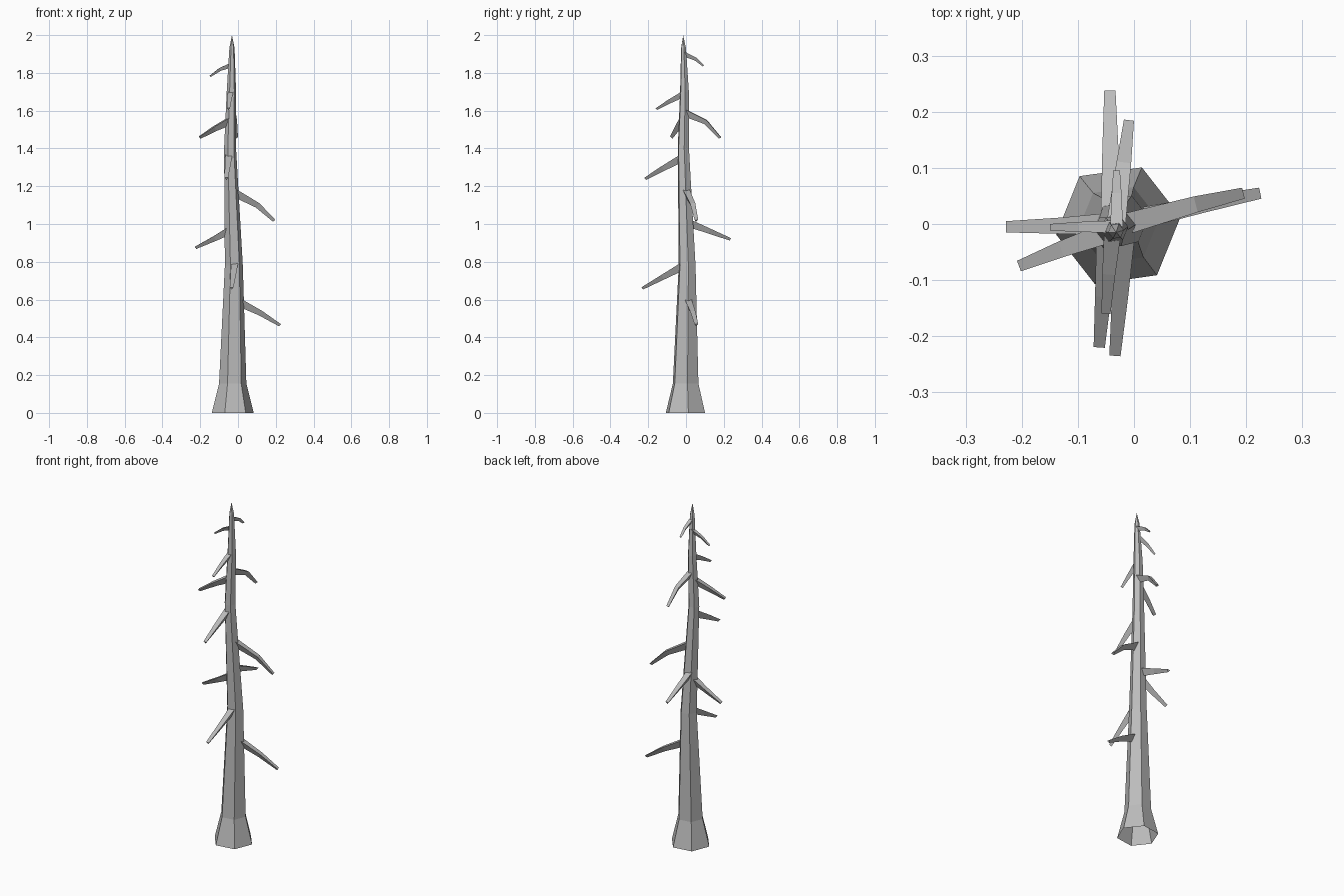
import bpy, bmesh, math
from mathutils import Vector

cube = bpy.data.objects.get("Cube")
if cube:
    bpy.data.objects.remove(cube, do_unlink=True)

wood = bpy.data.materials.new("dead_wood_grey")
wood.use_nodes = True
GREY = (0.5, 0.5, 0.5, 1)
wood.diffuse_color = GREY
wood.node_tree.nodes["Principled BSDF"].inputs["Base Color"].default_value = GREY


def loft(name, rings, cap_end):
    """Skin a row of equal-sided rings with flat quads."""
    bm = bmesh.new()
    loops = [[bm.verts.new(p) for p in ring] for ring in rings]
    for a, b in zip(loops, loops[1:]):
        n = len(a)
        for i in range(n):
            j = (i + 1) % n
            bm.faces.new((a[i], a[j], b[j], b[i]))
    if cap_end:
        bm.faces.new(loops[-1])
    bmesh.ops.remove_doubles(bm, verts=bm.verts, dist=0.0005)
    bmesh.ops.recalc_face_normals(bm, faces=bm.faces)
    mesh = bpy.data.meshes.new(name)
    bm.to_mesh(mesh)
    bm.free()
    mesh.materials.append(wood)
    obj = bpy.data.objects.new(name, mesh)
    bpy.context.collection.objects.link(obj)


# Trunk: six-sided, flared at the foot, leaning and tapering to a point
def hexagon(x, y, z, r):
    return [Vector((x + r * math.cos(math.radians(8 + 60 * i)),
                    y + r * math.sin(math.radians(8 + 60 * i)), z)) for i in range(6)]


trunk = [(-0.028, -0.003, 0, 0.112), (-0.028, -0.002, 0.155, 0.073),
         (-0.022, 0.006, 0.78, 0.048), (-0.042, -0.014, 1.4, 0.032),
         (-0.035, -0.008, 1.7, 0.025), (-0.032, -0.013, 1.93, 0.014),
         (-0.032, -0.015, 2, 0)]
loft("trunk", [hexagon(*t) for t in trunk], False)


# Branches: three-sided, flat on top, drooping in two segments
def branch(name, root, mid, tip, size):
    pts = [Vector(p) for p in (root, mid, tip)]
    side = (pts[2] - pts[0]).cross(Vector((0, 0, 1))).normalized()
    rings = []
    for i, (width, depth) in enumerate([(0.038, 0.042), (0.029, 0.028), (0.020, 0.014)]):
        along = (pts[min(i + 1, 2)] - pts[max(i - 1, 0)]).normalized()
        down = along.cross(side).normalized()
        if down.z > 0:
            down = -down
        w = side * width * size / 2
        rings.append([pts[i] - w, pts[i] + w, pts[i] + down * depth * size])
    loft(name, rings, True)


branches = [
    ((0.01, 0.01, 0.605), (0.125, 0.035, 0.54), (0.225, 0.055, 0.47), 1),
    ((-0.018, -0.025, 0.795), (-0.025, -0.13, 0.73), (-0.034, -0.235, 0.665), 1),
    ((-0.05, 0, 0.985), (-0.13, -0.003, 0.935), (-0.228, -0.005, 0.88), 1),
    ((-0.04, 0.02, 1.025), (-0.042, 0.13, 0.975), (-0.043, 0.238, 0.925), 1),
    ((-0.015, 0, 1.185), (0.11, 0.035, 1.11), (0.195, 0.055, 1.022), 1),
    ((-0.048, -0.025, 1.37), (-0.055, -0.13, 1.305), (-0.062, -0.22, 1.245), 1),
    ((-0.045, -0.015, 1.565), (-0.13, -0.045, 1.515), (-0.205, -0.075, 1.463), 1),
    ((-0.032, 0, 1.605), (-0.018, 0.11, 1.55), (-0.009, 0.185, 1.46), 0.9),
    ((-0.038, -0.015, 1.705), (-0.045, -0.09, 1.66), (-0.05, -0.16, 1.613), 0.8),
    ((-0.035, -0.005, 1.855), (-0.1, -0.005, 1.825), (-0.15, -0.006, 1.785), 0.6),
    ((-0.031, -0.005, 1.91), (-0.031, 0.055, 1.88), (-0.031, 0.095, 1.84), 0.6),
]
for i, b in enumerate(branches, 1):
    branch(f"branch_{i}", *b)
